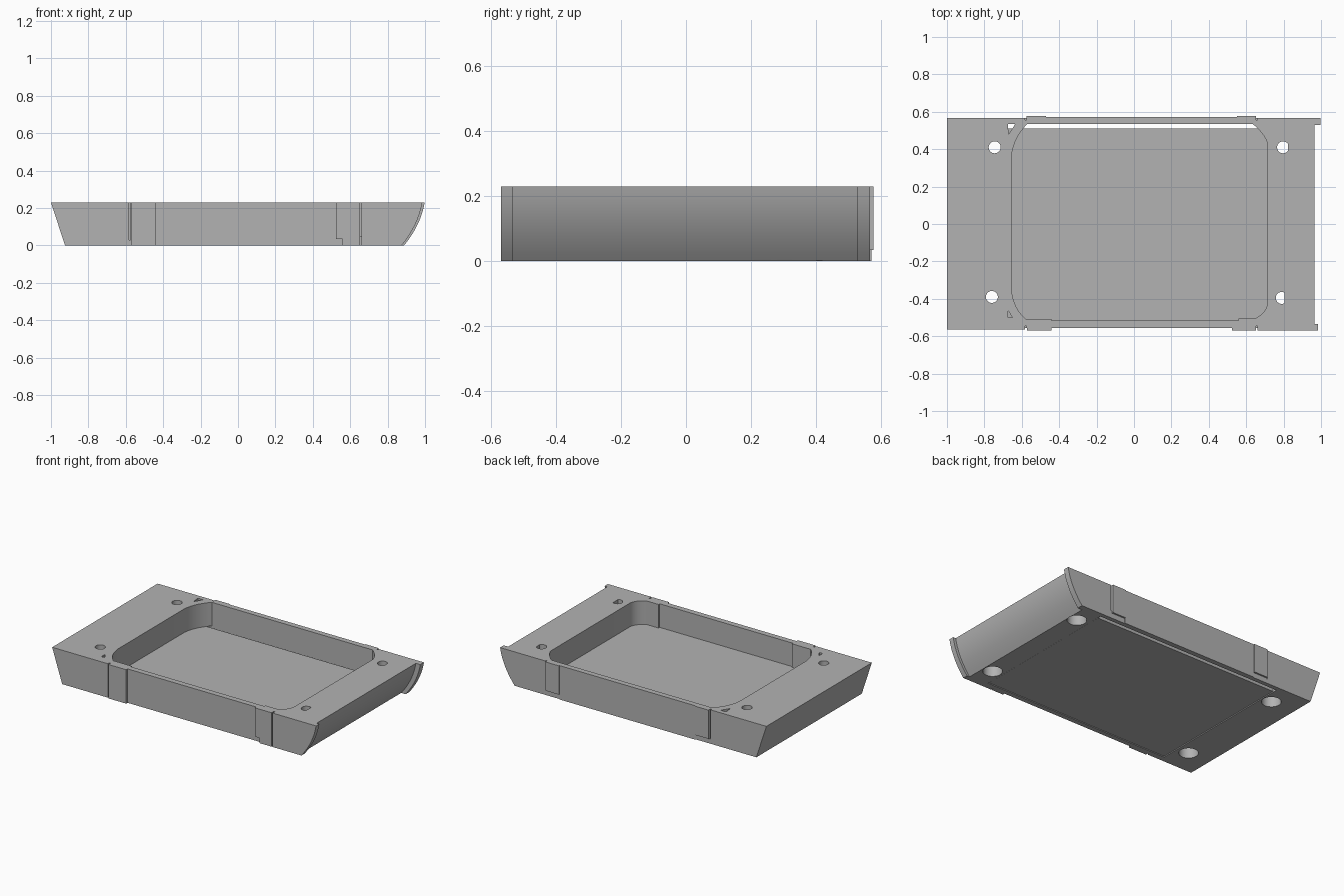
import bpy, math

old = bpy.data.objects.get("Cube")
if old:
    bpy.data.objects.remove(old, do_unlink=True)

grey = bpy.data.materials.new("plain grey")
grey.use_nodes = True
grey.diffuse_color = (0.45, 0.45, 0.45, 1)
grey.node_tree.nodes["Principled BSDF"].inputs["Base Color"].default_value = (0.45, 0.45, 0.45, 1)

TOP = 0.23


def prism(name, outline, low, high, axis="z"):
    """Extrude an outline along z (outline in x, y) or along y (outline in x, z)."""
    def place(p, d):
        return (p[0], p[1], d) if axis == "z" else (p[0], d, p[1])
    n = len(outline)
    verts = [place(p, d) for d in (low, high) for p in outline]
    faces = [list(range(n))[::-1], list(range(n, 2 * n))]
    faces += [(i, (i + 1) % n, n + (i + 1) % n, n + i) for i in range(n)]
    mesh = bpy.data.meshes.new(name)
    mesh.from_pydata(verts, [], faces)
    ob = bpy.data.objects.new(name, mesh)
    bpy.context.collection.objects.link(ob)
    mesh.materials.append(grey)
    # Make all normals point outward
    import bmesh
    bm = bmesh.new()
    bm.from_mesh(mesh)
    bmesh.ops.recalc_face_normals(bm, faces=bm.faces)
    bm.to_mesh(mesh)
    bm.free()
    return ob


def rect(x0, x1, y0, y1):
    return [(x0, y0), (x1, y0), (x1, y1), (x0, y1)]


def circle(x, y, r, n=32):
    return [(x + r * math.cos(i * math.tau / n), y + r * math.sin(i * math.tau / n)) for i in range(n)]


def arc(a, b, c, n=10):
    """Quadratic curve from a to c, pulled toward b."""
    ts = [i / n for i in range(n + 1)]
    return [tuple((1 - t) ** 2 * a[k] + 2 * t * (1 - t) * b[k] + t * t * c[k] for k in (0, 1)) for t in ts]


def activate(ob):
    bpy.ops.object.select_all(action="DESELECT")
    ob.select_set(True)
    bpy.context.view_layer.objects.active = ob


def cut(ob, outline, low, high, axis="z"):
    cutter = prism("cutter", outline, low, high, axis)
    cutter.hide_render = True
    mod = ob.modifiers.new("cut", "BOOLEAN")
    mod.operation, mod.solver, mod.object = "DIFFERENCE", "EXACT", cutter
    activate(ob)
    bpy.ops.object.modifier_apply(modifier=mod.name)
    bpy.data.objects.remove(cutter, do_unlink=True)


def smooth(ob):
    activate(ob)
    bpy.ops.object.shade_smooth_by_angle(angle=math.radians(30))


# Frame with a slanted left end and a curved right end
def end_curve(x):
    return arc((x, TOP), (x - 0.02, 0.11), (x - 0.11, 0))


frame = prism("frame", [(-0.925, 0), (-1, TOP)] + end_curve(0.965), -0.555, 0.567, "y")

# Rounded tray opening
opening = (arc((-0.655, 0.36), (-0.645, 0.46), (-0.57, 0.535))
           + arc((0.635, 0.535), (0.71, 0.47), (0.715, 0.42))
           + arc((0.715, -0.42), (0.71, -0.47), (0.65, -0.505))
           + [(0.56, -0.505), (0.56, -0.517), (-0.44, -0.517), (-0.44, -0.507)]
           + arc((-0.58, -0.507), (-0.645, -0.45), (-0.655, -0.35)))
cut(frame, opening, -0.1, 0.4)

# Rectangular seat for the floor and small corner openings above it
cut(frame, rect(-0.678, 0.718, -0.522, 0.538), -0.1, 0.07)
cut(frame, [(-0.675, 0.535), (-0.635, 0.535), (-0.67, 0.48)], 0.05, 0.4)
cut(frame, [(-0.675, -0.46), (-0.65, -0.5), (-0.675, -0.5)], 0.05, 0.4)

# Screw holes, wider underneath; the right ones are partly closed
for x, y in ((-0.745, 0.41), (-0.76, -0.39), (0.797, 0.41), (0.79, -0.395)):
    hole = circle(x, y, 0.032)
    if x > 0:
        flat = x + (0.026 if y > 0 else 0.015)
        hole = [(min(px, flat), py) for px, py in hole]
    cut(frame, hole, 0.05, 0.4)
    cut(frame, circle(x, y, 0.06), -0.1, 0.13)

# Thin upright grooves in the long sides
for x, low in ((-0.578, 0.03), (0.655, 0.05)):
    cut(frame, rect(x - 0.004, x + 0.004, low, 0.4), -0.7, -0.545, "y")
    cut(frame, rect(x - 0.004, x + 0.004, low, 0.4), 0.557, 0.7, "y")
smooth(frame)

# Floor plate, leaving a slot along the back
prism("floor_plate", rect(-0.674, 0.714, -0.519, 0.51), 0.003, 0.07)

# Projecting lips at both ends of the curved side
for name, reach, low, high in (("front_lip", 0.985, -0.57, -0.535), ("back_lip", 0.998, 0.528, 0.567)):
    smooth(prism(name, end_curve(0.965)[::-1] + end_curve(reach), low, high, "y"))

# Raised panels on the front and back walls
prism("front_left_pad", rect(-0.573, -0.44, 0, TOP), -0.57, -0.555, "y")
prism("front_outer_pad", [(-0.925, 0), (-0.582, 0), (-0.582, TOP), (-1, TOP)], -0.563, -0.555, "y")
prism("front_right_pad", [(0.56, 0), (0.56, 0.035), (0.525, 0.035), (0.525, TOP), (0.651, TOP),
                          (0.651, 0)], -0.57, -0.555, "y")
prism("front_end_pad", [(0.659, 0), (0.659, TOP)] + end_curve(0.965), -0.57, -0.555, "y")
prism("back_middle_panel", rect(-0.47, 0.55, 0, TOP), 0.567, 0.572, "y")
prism("back_left_pad", rect(0.55, 0.651, 0.035, TOP), 0.567, 0.578, "y")
prism("back_right_pad", rect(-0.574, -0.47, 0.035, TOP), 0.567, 0.578, "y")
